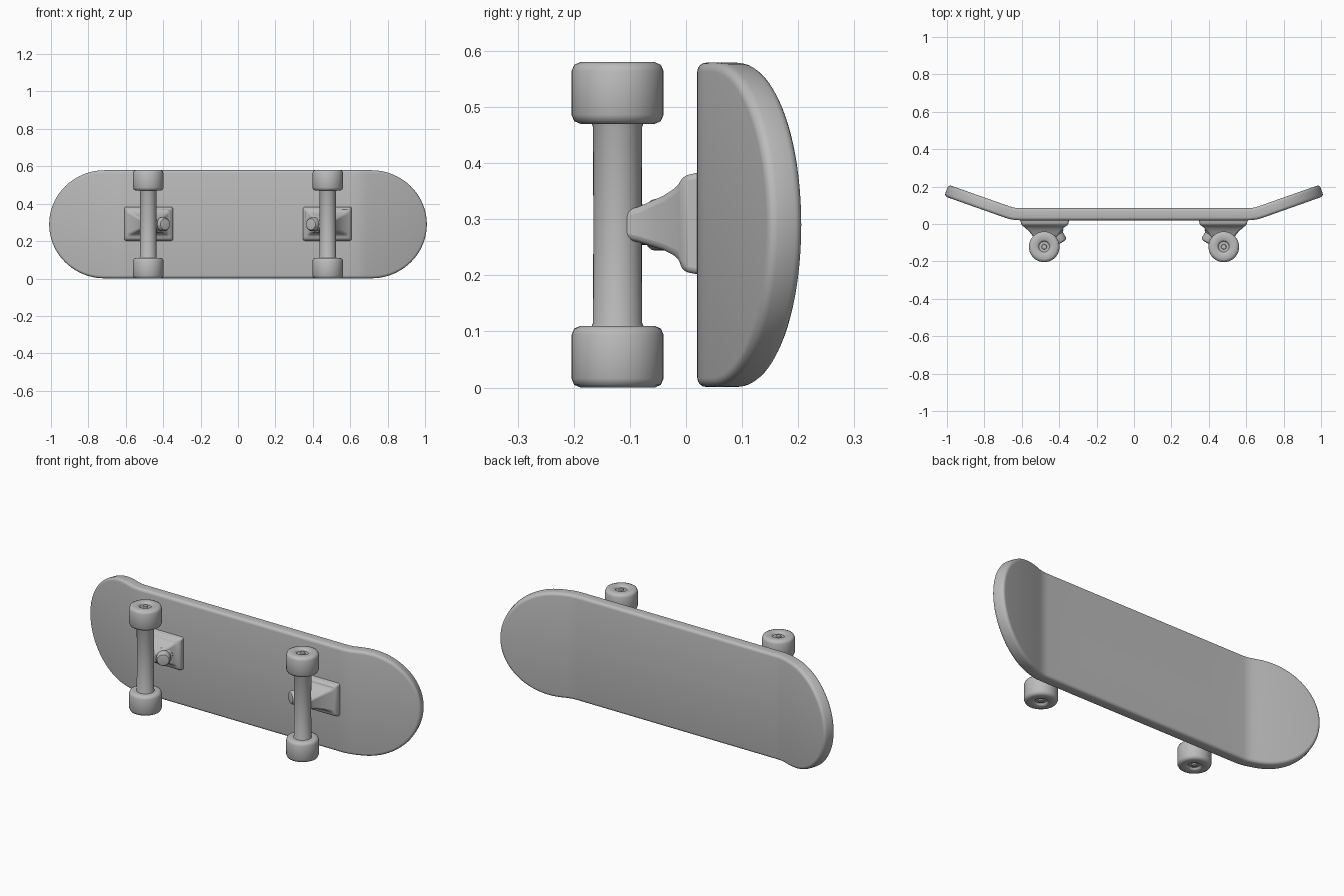
import bpy, bmesh, math
from mathutils import Vector, Matrix

cube = bpy.data.objects.get("Cube")
if cube:
    bpy.data.objects.remove(cube, do_unlink=True)

grey = bpy.data.materials.new("plain grey")
grey.use_nodes = True
grey.diffuse_color = (0.5, 0.5, 0.5, 1)
grey.node_tree.nodes["Principled BSDF"].inputs["Base Color"].default_value = (0.5, 0.5, 0.5, 1)

MID_Z = 0.293          # height of the board's centre line
TRUCK_X = 0.48         # distance of each axle from the middle
AXLE_Y = -0.122


def finish(name, bm, bevel=0.0, angle=35):
    """Turn a bmesh into a shaded, coloured object."""
    bmesh.ops.recalc_face_normals(bm, faces=bm.faces)
    me = bpy.data.meshes.new(name)
    bm.to_mesh(me)
    bm.free()
    ob = bpy.data.objects.new(name, me)
    bpy.context.collection.objects.link(ob)
    me.materials.append(grey)
    if bevel:
        mod = ob.modifiers.new("soft edges", 'BEVEL')
        mod.width, mod.segments, mod.limit_method = bevel, 3, 'ANGLE'
        mod.angle_limit = math.radians(25)
    bpy.ops.object.select_all(action='DESELECT')
    ob.select_set(True)
    bpy.context.view_layer.objects.active = ob
    bpy.ops.object.shade_smooth_by_angle(angle=math.radians(angle))
    return ob


def loft(bm, rings, caps=True):
    """Join rings of points of equal length with quads."""
    loops = [[bm.verts.new(p) for p in r] for r in rings]
    n = len(loops[0])
    for a, b in zip(loops, loops[1:]):
        for i in range(n):
            j = (i + 1) % n
            bm.faces.new((a[i], a[j], b[j], b[i]))
    if caps:
        bm.faces.new(loops[0])
        bm.faces.new(loops[-1])
    return loops


def lathe(name, profile, place, sides=40, angle=35):
    """Spin (radius, height) pairs round z, then place the result."""
    bm = bmesh.new()
    loft(bm, [[place @ Vector((r * math.cos(t), r * math.sin(t), h))
               for t in (2 * math.pi * k / sides for k in range(sides))]
              for r, h in profile])
    return finish(name, bm, angle=angle)


# Deck: straight middle, kicked-up rounded ends
BEND_START, BEND_LEN, BEND = 0.61, 0.08, 0.34
STRAIGHT, END, HALF_W, THICK = 0.722, 0.313, 0.289, 0.065


def bend_point(s, w, h):
    """Map length s, width w and thickness h onto the kicked deck."""
    d = max(0.0, abs(s) - BEND_START)
    t = min(d, BEND_LEN)
    a = BEND * t / BEND_LEN
    rest = d - t
    x = abs(s) - d + t * math.cos(a / 2) + rest * math.cos(a) - h * math.sin(a)
    y = 0.02 + t * math.sin(a / 2) + rest * math.sin(a) + h * math.cos(a)
    return Vector((math.copysign(x, s), y, MID_Z + w))


def deck_stations(inset):
    """Half of the outline as (length, half width) from tip to tip."""
    arc = [math.pi / 2 * k / 20 for k in range(21)]
    right = [(STRAIGHT + (END - inset) * math.sin(t),
              max(0.0, (HALF_W - inset) * math.cos(t))) for t in arc]
    bends = [BEND_START + BEND_LEN * k / 5 for k in range(6)]
    flat = [0.0, 0.2, 0.4] + bends
    half = [(s, HALF_W - inset) for s in flat] + right
    return [(-s, w) for s, w in reversed(half[1:])] + half


bm = bmesh.new()
R = 0.016
layers = [(R * (1 - math.sin(t)), R * (1 - math.cos(t)))
          for t in (math.pi / 2 * k / 4 for k in range(5))]
layers += [(i, THICK - h) for i, h in reversed(layers)]
rings = []
for inset, h in layers:
    st = deck_stations(inset)
    rings.append([bend_point(s, w, h) for s, w in st]
                 + [bend_point(s, -w, h) for s, w in reversed(st[1:-1])])
loops = loft(bm, rings, caps=False)
n = len(loops[0])
for ring in (loops[0], loops[-1]):
    for i in range(n // 2):
        quad = [ring[i], ring[i + 1], ring[(n - i - 1) % n], ring[(n - i) % n]]
        bm.faces.new(list(dict.fromkeys(quad)))
finish("deck", bm, angle=40)

# Wheel half profile, from the inner face to the recessed hub outside
r, c = 0.082, 0.016
WHEEL = [(0.05, -0.055), (r - c, -0.055), (r - c * 0.3, -0.055 + c * 0.3), (r, -0.055 + c),
         (r, 0.055 - c), (r - c * 0.3, 0.055 - c * 0.3), (r - c, 0.055),
         (0.038, 0.055), (0.032, 0.051), (0.028, 0.044), (0.014, 0.044),
         (0.012, 0.051), (0.006, 0.052)]

# Base and hanger cross-sections: depth y, then x and z ranges
BLOCK = [(0.03, 0.345, 0.61, 0.203, 0.388), (-0.006, 0.352, 0.602, 0.21, 0.38),
         (-0.014, 0.37, 0.59, 0.235, 0.362), (-0.04, 0.39, 0.56, 0.248, 0.345),
         (-0.085, 0.425, 0.525, 0.262, 0.325), (-0.12, 0.445, 0.515, 0.27, 0.316)]

for side, label in ((-1, "right"), (1, "left")):
    x = side * TRUCK_X
    # Truck base tapering down to the axle
    bm = bmesh.new()
    loft(bm, [[(side * a, y, z0), (side * b, y, z0), (side * b, y, z1), (side * a, y, z1)]
              for y, a, b, z0, z1 in BLOCK])
    finish(label + "_truck_base", bm, bevel=0.01)

    # Tilted kingpin on the inner side of the truck
    start, stop = Vector((side * 0.45, 0.0, MID_Z)), Vector((side * 0.388, -0.1, MID_Z))
    way = stop - start
    L = way.length
    turn = Matrix.Translation(start) @ way.to_track_quat('Z', 'Y').to_matrix().to_4x4()
    lathe(label + "_kingpin",
          [(0.046, 0), (0.046, L * 0.55), (0.036, L * 0.62), (0.036, L * 0.9),
           (0.03, L * 0.98), (0.015, L)], turn, 24)

    # Axle with slightly flared ends
    axle = Matrix.Translation((x, AXLE_Y, MID_Z))
    lathe(label + "_axle", [(0.05, -0.19), (0.044, -0.175), (0.043, 0),
                            (0.044, 0.175), (0.05, 0.19)], axle, 32)

    # Upper and lower wheels, hubs facing outwards
    for up, level in ((1, "upper"), (-1, "lower")):
        place = Matrix.Translation((x, AXLE_Y, MID_Z + up * 0.235)) @ Matrix.Diagonal((1, 1, up, 1))
        lathe(label + "_" + level + "_wheel", WHEEL, place, 40, 50)

# Rest the model exactly on the ground
bpy.context.view_layer.update()
low = min(v.co.z for o in bpy.context.collection.objects if o.type == 'MESH' for v in o.data.vertices)
for o in bpy.context.collection.objects:
    if o.type == 'MESH':
        o.location.z -= low
